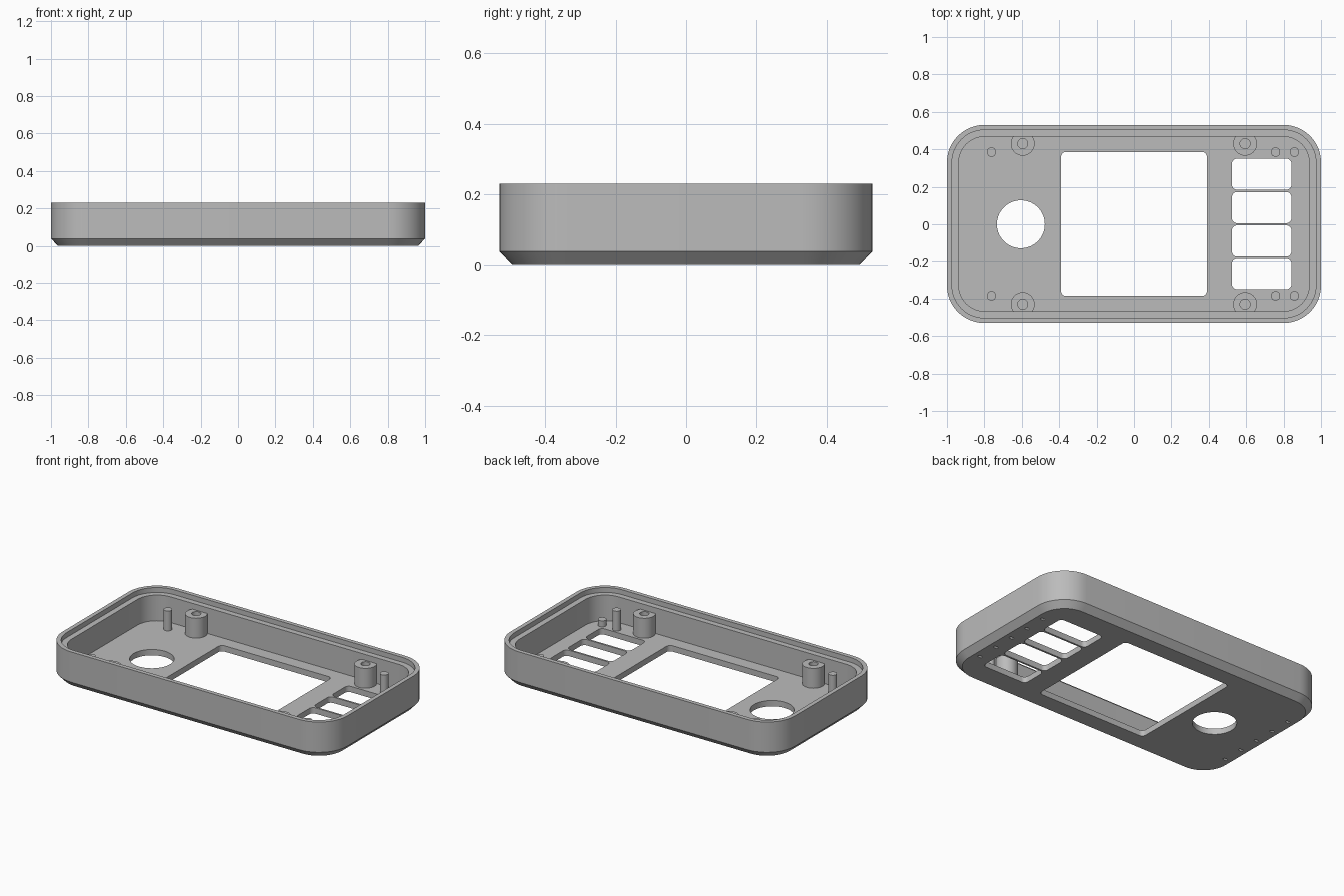
import bpy, bmesh, math

cube = bpy.data.objects.get("Cube")
if cube:
    bpy.data.objects.remove(cube, do_unlink=True)

HALF_X, HALF_Y, HEIGHT, CORNER = 1.0, 0.53, 0.231, 0.2
FLOOR = 0.037

grey = bpy.data.materials.new("case grey")
grey.use_nodes = True
grey.diffuse_color = (0.5, 0.5, 0.5, 1)
grey.node_tree.nodes["Principled BSDF"].inputs["Base Color"].default_value = (0.5, 0.5, 0.5, 1)


def rounded_rect(hx, hy, r, cx=0, cy=0, seg=12):
    """Counter-clockwise outline of a rectangle with round corners."""
    pts = []
    for quarter, (sx, sy) in enumerate([(1, 1), (-1, 1), (-1, -1), (1, -1)]):
        for i in range(seg + 1):
            a = (quarter + i / seg) * math.pi / 2
            pts.append((cx + sx * (hx - r) + r * math.cos(a),
                        cy + sy * (hy - r) + r * math.sin(a)))
    return pts


def circle(r, cx, cy, seg=32):
    return [(cx + r * math.cos(2 * math.pi * i / seg),
             cy + r * math.sin(2 * math.pi * i / seg)) for i in range(seg)]


def loft(bm, rings):
    """Closed solid through (outline, height) rings, capped at both ends."""
    loops = [[bm.verts.new((x, y, z)) for x, y in pts] for pts, z in rings]
    for a, b in zip(loops, loops[1:]):
        for i in range(len(a)):
            j = (i + 1) % len(a)
            bm.faces.new((a[i], a[j], b[j], b[i]))
    bm.faces.new(loops[0][::-1])
    bm.faces.new(loops[-1])


def finish(name, bm):
    bmesh.ops.recalc_face_normals(bm, faces=bm.faces)
    mesh = bpy.data.meshes.new(name)
    bm.to_mesh(mesh)
    bm.free()
    mesh.materials.append(grey)
    ob = bpy.data.objects.new(name, mesh)
    bpy.context.collection.objects.link(ob)
    return ob


def smooth(ob):
    bpy.ops.object.select_all(action='DESELECT')
    ob.select_set(True)
    bpy.context.view_layer.objects.active = ob
    bpy.ops.object.shade_smooth_by_angle(angle=math.radians(30))


# Tray: chamfered base, outer wall, stepped rim, cavity down to the floor
profile = [(0.037, 0), (0, 0.039), (0, HEIGHT), (0.027, HEIGHT),
           (0.027, 0.2), (0.063, 0.2), (0.063, FLOOR)]
bm = bmesh.new()
loft(bm, [(rounded_rect(HALF_X - d, HALF_Y - d, CORNER - d), z) for d, z in profile])
tray = finish("case_tray", bm)

# Openings: screen window, round hole, four button slots, blind vent pits
bm = bmesh.new()
through = [rounded_rect(0.39, 0.386, 0.027, seg=6), circle(0.128, -0.605, 0, 64)]
through += [rounded_rect(0.159, 0.083, 0.027, 0.683, 0.178 * (k - 1.5), 6) for k in range(4)]
for outline in through:
    loft(bm, [(outline, -0.1), (outline, 0.1)])
for side in (-1, 1):
    for k in range(-2, 3):
        pit = rounded_rect(0.014, 0.008, 0.003, side * 0.92, k * 0.14, 2)
        loft(bm, [(pit, -0.02), (pit, 0.018)])
cutter = finish("opening_cutter", bm)
cutter.hide_render = True
cutter.hide_set(True)
cut = tray.modifiers.new("openings", 'BOOLEAN')
cut.operation, cut.solver, cut.object = 'DIFFERENCE', 'EXACT', cutter
bpy.context.view_layer.objects.active = tray
bpy.ops.object.modifier_apply(modifier=cut.name)
bpy.data.objects.remove(cutter, do_unlink=True)
smooth(tray)

# Screw posts with blind holes, locating pins and short stubs
for side, label in ((-1, "front"), (1, "back")):
    for x, end in ((-0.595, "right"), (0.594, "left")):
        y = side * 0.43
        bm = bmesh.new()
        loft(bm, [(circle(0.064, x, y), FLOOR - 0.01), (circle(0.064, x, y), 0.163),
                  (circle(0.027, x, y), 0.163), (circle(0.027, x, y), FLOOR + 0.005)])
        smooth(finish(f"{label}_{end}_screw_post", bm))
    for x, top, name in ((-0.762, 0.163, "right_pin"), (0.757, 0.163, "left_pin"),
                         (0.858, 0.075, "left_stub")):
        pin = circle(0.025, x, side * 0.385, 24)
        bm = bmesh.new()
        loft(bm, [(pin, FLOOR - 0.01), (pin, top)])
        smooth(finish(f"{label}_{name}", bm))
